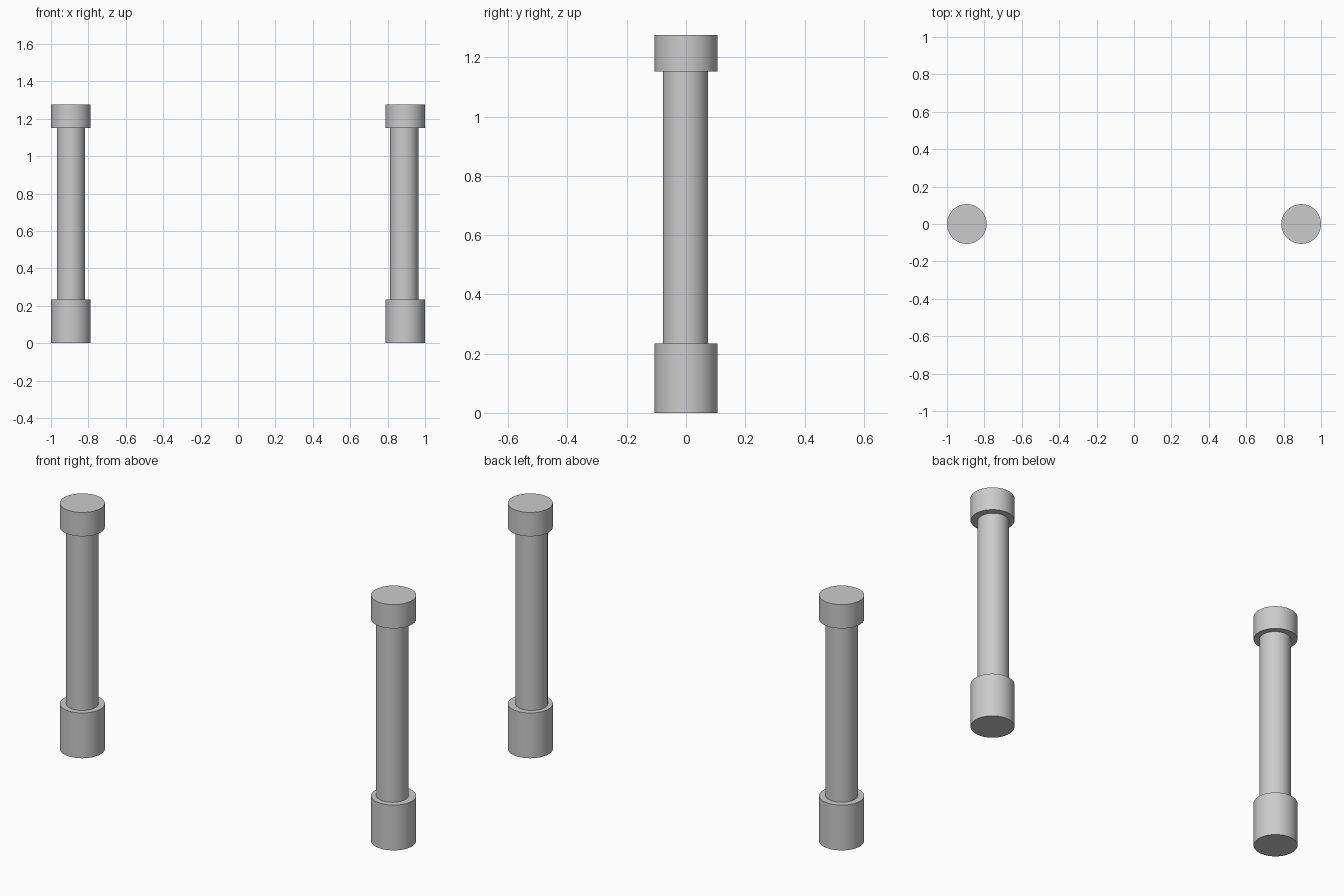
import bpy
import math

cube = bpy.data.objects.get("Cube")
if cube:
    bpy.data.objects.remove(cube, do_unlink=True)

# One plain grey for every part
grey = bpy.data.materials.new("light_grey")
grey.use_nodes = True
colour = (0.6, 0.6, 0.6, 1)
grey.diffuse_color = colour
grey.node_tree.nodes["Principled BSDF"].inputs["Base Color"].default_value = colour


def cylinder(name, x, y, radius, bottom, top):
    bpy.ops.mesh.primitive_cylinder_add(
        vertices=64, radius=radius, depth=top - bottom,
        location=(x, y, (bottom + top) / 2))
    part = bpy.context.object
    part.name = name
    part.data.materials.append(grey)
    bpy.ops.object.shade_smooth_by_angle(angle=math.radians(30))


# Two columns, each a base, a slimmer shaft and a cap
for side, x, shaft_x in (("left", 0.894, 0.888), ("right", -0.894, -0.893)):
    cylinder(side + "_base", x, 0, 0.106, 0, 0.235)
    cylinder(side + "_shaft", shaft_x, -0.002, 0.076, 0.235, 1.152)
    cylinder(side + "_cap", x, 0, 0.106, 1.152, 1.276)
